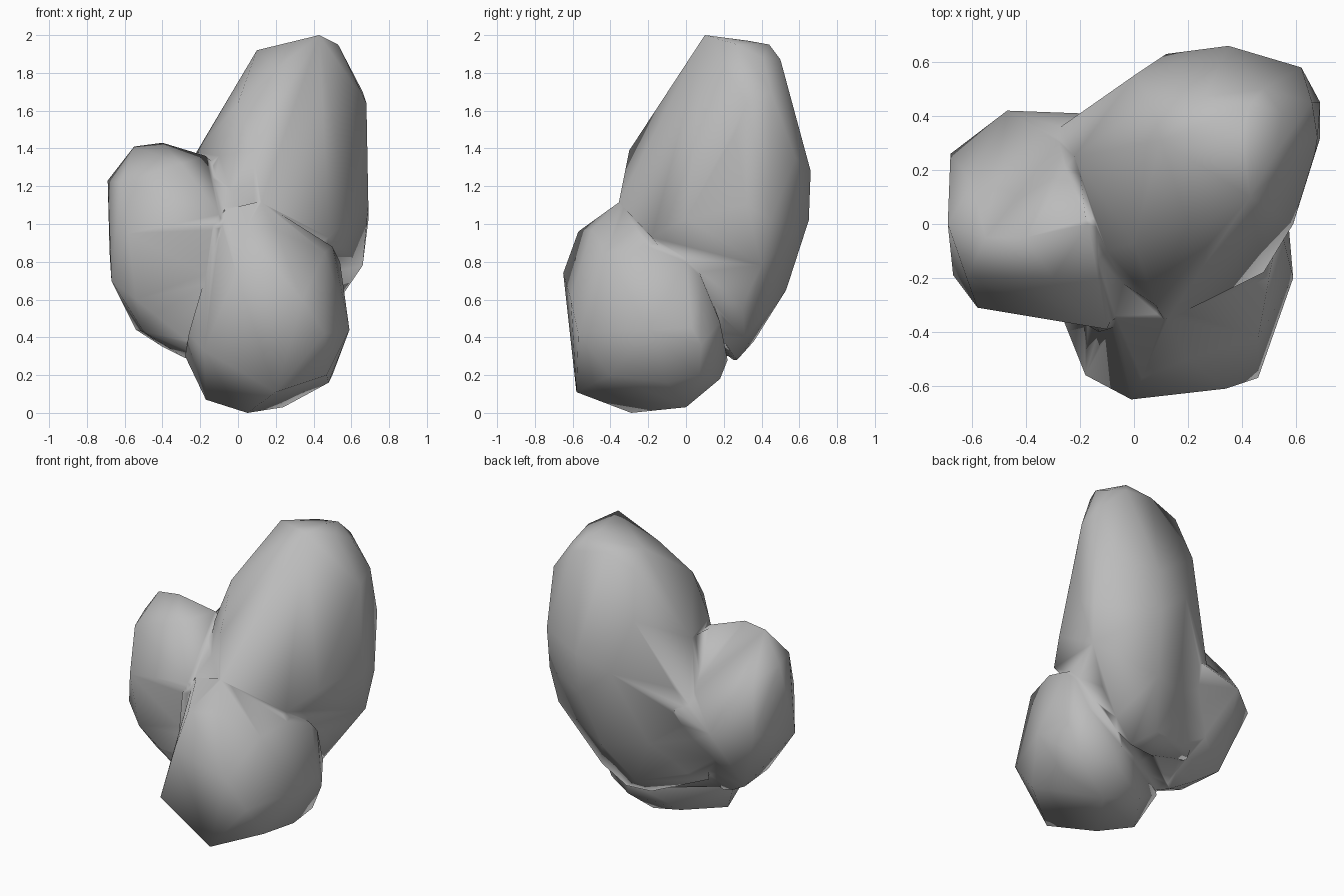
import bpy
import bmesh

default_cube = bpy.data.objects.get("Cube")
if default_cube:
    bpy.data.objects.remove(default_cube, do_unlink=True)


def make_material(name, colour):
    material = bpy.data.materials.new(name)
    material.use_nodes = True
    material.diffuse_color = colour
    shader = next(node for node in material.node_tree.nodes
                  if node.type == "BSDF_PRINCIPLED")
    shader.inputs["Base Color"].default_value = colour
    shader.inputs["Roughness"].default_value = 0.8
    return material


def make_boulder(name, corners, material):
    """Wrap a chunky convex stone around its main corners."""
    bm = bmesh.new()
    for corner in corners:
        bm.verts.new(corner)
    hull = bmesh.ops.convex_hull(bm, input=bm.verts[:])
    unused = set(hull["geom_interior"] + hull["geom_unused"])
    bmesh.ops.delete(bm, context="VERTS",
                     geom=[item for item in unused
                           if isinstance(item, bmesh.types.BMVert)])
    bmesh.ops.recalc_face_normals(bm, faces=bm.faces[:])
    mesh = bpy.data.meshes.new(name)
    bm.to_mesh(mesh)
    bm.free()
    mesh.materials.append(material)
    boulder = bpy.data.objects.new(name, mesh)
    bpy.context.collection.objects.link(boulder)
    return boulder


def fuse(base, others, name):
    """Merge the stones into one skin without inner walls."""
    for other in others:
        union = base.modifiers.new("union", "BOOLEAN")
        union.operation = "UNION"
        union.solver = "EXACT"
        union.object = other
    bpy.context.view_layer.update()
    evaluated = base.evaluated_get(bpy.context.evaluated_depsgraph_get())
    mesh = bpy.data.meshes.new_from_object(evaluated)
    base.modifiers.clear()
    base.data = mesh
    base.name = mesh.name = name
    for other in others:
        bpy.data.objects.remove(other, do_unlink=True)
    # Clean the seams and soften the shading
    bm = bmesh.new()
    bm.from_mesh(mesh)
    bmesh.ops.remove_doubles(bm, verts=bm.verts[:], dist=0.015)
    bmesh.ops.triangulate(bm, faces=bm.faces[:])
    bm.to_mesh(mesh)
    bm.free()
    mesh.shade_smooth()


stone_grey = make_material("stone grey", (0.5, 0.5, 0.5, 1))

# Tall leaning stone at the back
tall_stone = make_boulder("tall_back_stone", [
    # crown
    (.1, .31, 1.92), (.43, .1, 2), (.4, .33, 1.97), (.53, .27, 1.95),
    (.06, .46, 1.84), (.26, .47, 1.91), (.43, .44, 1.95), (.48, .5, 1.87),
    (.55, .41, 1.88),
    # front face
    (.2, 0, 1.82), (0, -.07, 1.64), (-.22, .25, 1.38), (.08, -.3, 1.39),
    (.12, -.36, 1.12), (.48, -.18, .93), (-.15, -.15, 1), (-.1, -.1, 1.36),
    # outer side
    (.68, .32, 1.64), (.66, .45, 1.7), (.69, .45, 1.02), (.69, .32, 1.1),
    (.67, .26, 1.48), (.66, .4, .78), (.59, 0, 1.03),
    # back and foot
    (.35, .66, 1.28), (.12, .63, 1.2), (.33, .65, 1.02), (.62, .58, 1.35),
    (0, .55, 1.55), (.25, .53, .65), (.12, .36, .38), (.08, .25, .28),
    (.25, .27, .28), (.4, .31, .4), (.5, .3, .58), (-.2, .41, 1.1),
    # inner side
    (-.3, .34, .95), (-.33, .26, .72), (-.28, .16, .42), (-.2, .1, .4),
], stone_grey)

# Middle stone on the side
side_stone = make_boulder("side_stone", [
    # crown
    (-.55, -.05, 1.41), (-.4, -.05, 1.43), (-.17, 0, 1.36), (-.6, .15, 1.15),
    (-.69, 0, 1.23), (-.62, -.2, 1.22), (-.3, -.2, 1.32),
    # waist
    (-.47, .42, .87), (-.2, .41, .95), (-.68, .26, .85), (-.58, -.31, .95),
    (-.1, -.39, 1.05), (-.67, -.19, .7), (-.1, -.38, .7), (-.54, -.27, .6),
    # foot
    (-.54, .15, .44), (-.28, 0, .29), (-.4, .07, .35), (-.5, -.15, .43),
    (-.24, -.25, .36), (.1, .1, .5), (.1, .1, 1.1),
], stone_grey)

# Low stone at the front
front_stone = make_boulder("low_front_stone", [
    # crown
    (.12, -.35, 1.12), (-.07, -.36, 1.08), (.03, -.57, .96), (.5, -.2, .88),
    (.2, -.5, .97), (.1, 0, 1), (.54, 0, .8), (.53, .08, .72),
    # waist
    (-.01, -.65, .74), (.34, -.61, .6), (.59, -.2, .44), (.46, -.57, .42),
    (.57, .03, .45), (-.26, -.36, .42), (-.18, -.56, .33), (.46, -.42, .85),
    (.5, .18, .48), (.56, .08, .36),
    # foot
    (.2, -.58, .11), (-.17, -.2, .07), (.05, -.29, 0), (.24, 0, .03),
    (.48, -.1, .16), (.5, .07, .2), (.47, -.4, .2), (.3, .18, .18),
    (.28, .22, .28), (0, .05, .1), (-.28, -.12, .3),
], stone_grey)

# Filling between the stones
core_stone = make_boulder("core_stone", [
    (-.27, 0, .31), (.08, .25, .3), (-.2, .39, 1), (.12, .47, .7), (-.4, .22, .6),
    (-.2, .18, 1.37), (-.18, .02, 1.35), (-.07, -.34, 1.09), (.1, -.33, 1.12),
    (-.13, -.4, .98), (-.2, -.36, .5), (.4, .2, .5),
], stone_grey)

fuse(tall_stone, [side_stone, front_stone, core_stone], "rock_cluster")
